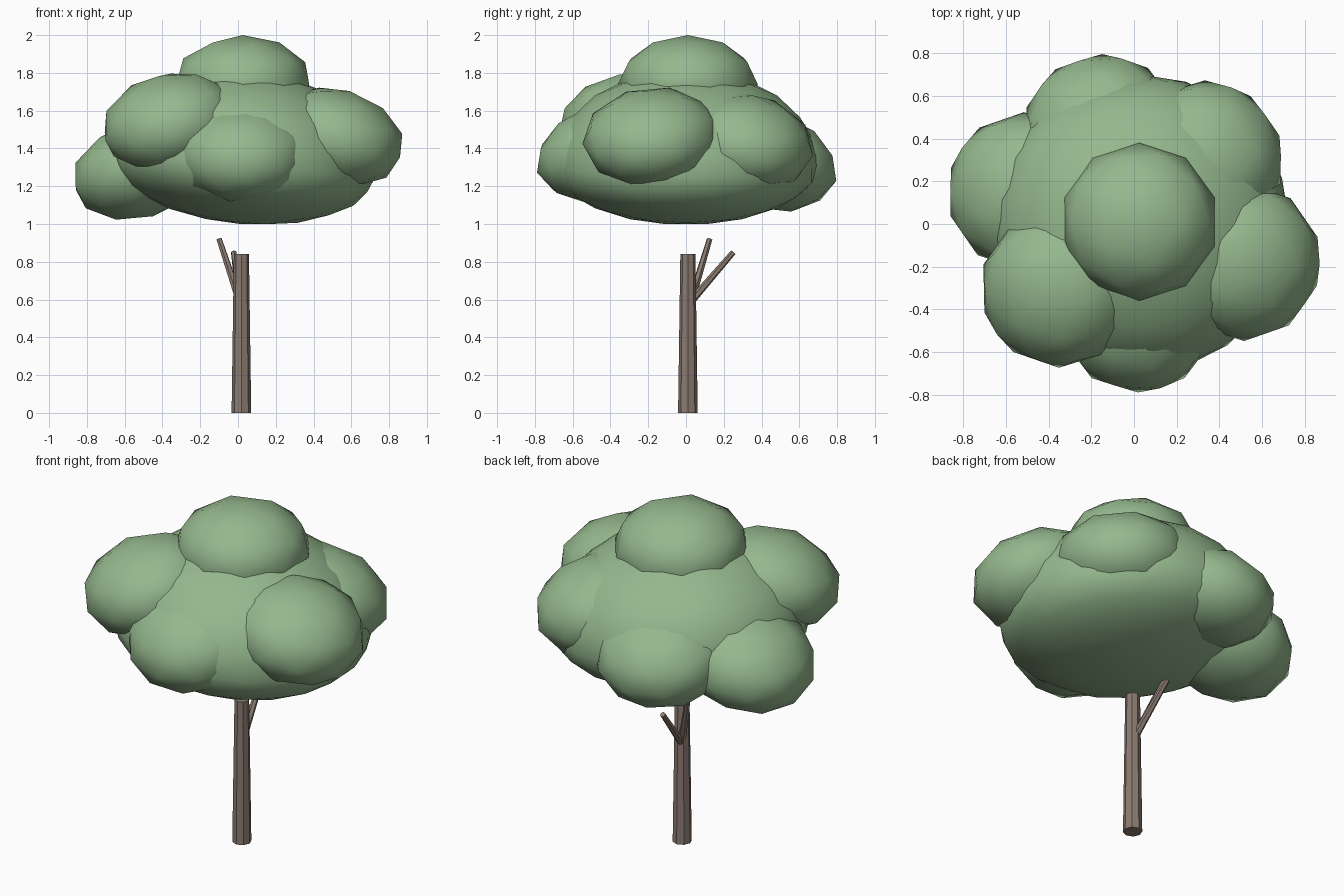
import bpy, math
from mathutils import Vector, Quaternion

if "Cube" in bpy.data.objects:
    bpy.data.objects.remove(bpy.data.objects["Cube"])


def material(name, color):
    m = bpy.data.materials.new(name)
    m.diffuse_color = color
    m.use_nodes = True
    m.node_tree.nodes["Principled BSDF"].inputs["Base Color"].default_value = m.diffuse_color
    return m


leaf = material("leaf_green", (0.30, 0.48, 0.27, 1))
bark = material("bark_brown", (0.26, 0.20, 0.165, 1))


def clump(name, center, radius, height, tilt=17, subdiv=2, below=None):
    """Squashed smooth icosphere whose axis leans outwards from the trunk."""
    bpy.ops.mesh.primitive_ico_sphere_add(subdivisions=subdiv, radius=1)
    ob = bpy.context.object
    ob.name = name
    c = Vector(center)
    q = Quaternion(Vector((-c.y, c.x, 0)).normalized(), math.radians(tilt))
    for v in ob.data.vertices:
        h = below if below and v.co.z < 0 else height
        v.co = q @ Vector((v.co.x * radius, v.co.y * radius, v.co.z * h))
    ob.location = c
    bpy.ops.object.shade_smooth()
    ob.data.materials.append(leaf)


def limb(name, start, end, r1, r2, sides):
    """Tapered flat-sided limb between two points."""
    a, b = Vector(start), Vector(end)
    bpy.ops.mesh.primitive_cone_add(vertices=sides, radius1=r1, radius2=r2,
                                    depth=(b - a).length, location=(a + b) / 2)
    ob = bpy.context.object
    ob.name = name
    ob.rotation_euler = (b - a).to_track_quat('Z', 'Y').to_euler()
    ob.data.materials.append(bark)


# Trunk and two bare branches
limb("trunk", (0.018, 0.01, 0), (0.018, 0.01, 0.84), 0.052, 0.040, 8)
limb("branch_upper", (0.0, 0.035, 0.62), (-0.10, 0.125, 0.92), 0.021, 0.015, 6)
limb("branch_side", (0.01, 0.03, 0.595), (-0.023, 0.25, 0.85), 0.021, 0.015, 6)

# Main crown, flatter underneath, with a cap on top
clump("crown_body", (0.03, 0.0, 1.31), 0.70, 0.51, tilt=5, subdiv=3, below=0.31)
clump("crown_cap", (0.025, 0.01, 1.74), 0.37, 0.26, tilt=0)

# Foliage clumps around the crown
for name, center in {
    "clump_front_left": (-0.36, -0.31, 1.54),
    "clump_right": (0.52, -0.18, 1.46),
    "clump_left": (-0.52, 0.155, 1.285),
    "clump_back": (-0.155, 0.44, 1.33),
    "clump_front": (0.02, -0.435, 1.38),
    "clump_back_right": (0.34, 0.31, 1.435),
}.items():
    clump(name, center, 0.37, 0.255)
